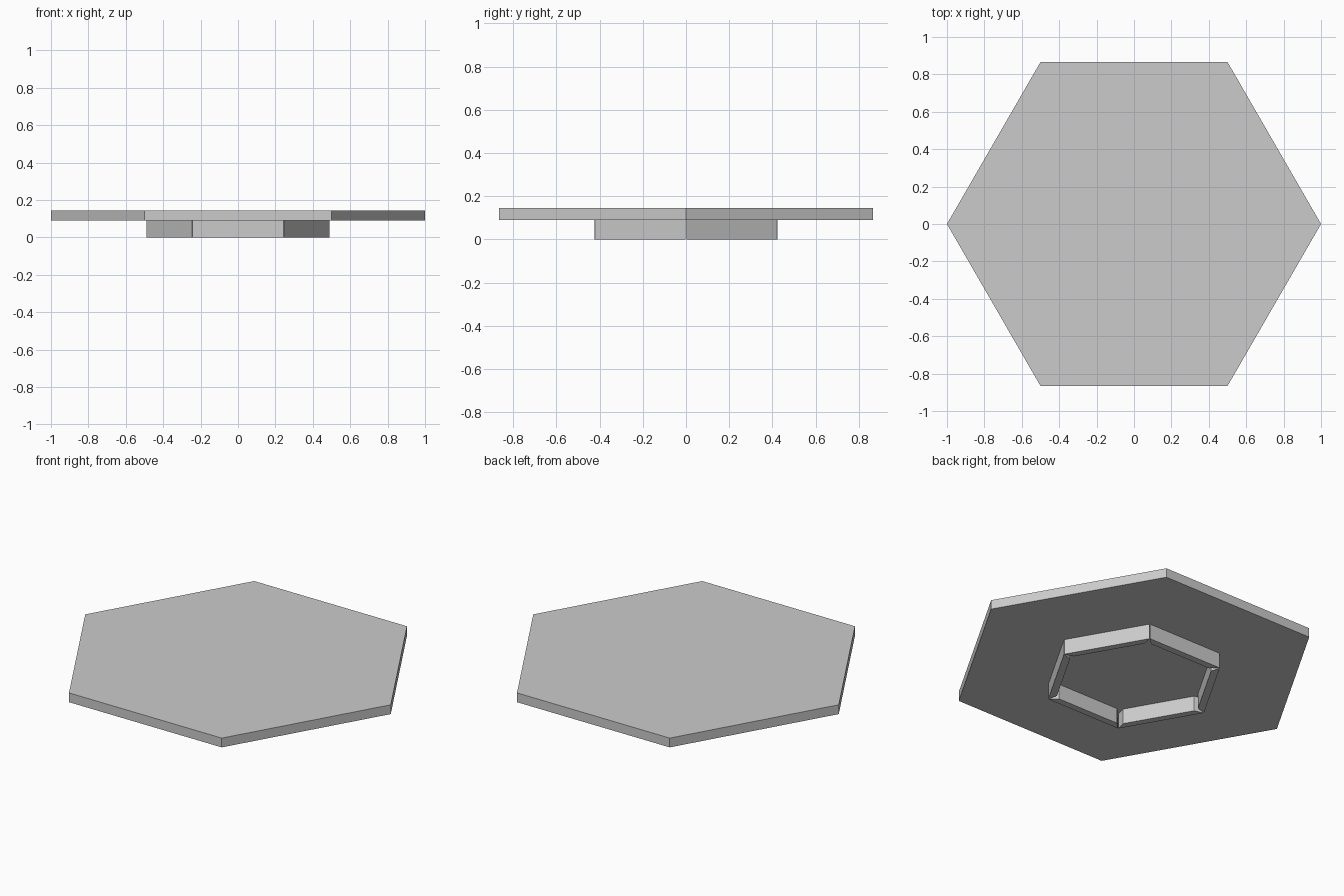
import bpy
import bmesh
from math import cos, sin, radians

cube = bpy.data.objects.get("Cube")
if cube:
    bpy.data.objects.remove(cube, do_unlink=True)

GREY = (0.6, 0.6, 0.6, 1)
grey = bpy.data.materials.new("light_grey")
grey.use_nodes = True
grey.diffuse_color = GREY
grey.node_tree.nodes["Principled BSDF"].inputs["Base Color"].default_value = GREY

PLATE_BOTTOM, PLATE_TOP = 0.09, 0.145
RAIL_APOTHEM = 0.424    # distance of each rail's outer face from the centre
RAIL_HALF = 0.243       # half the length of the outer face
RAIL_DEPTH = 0.04


def prism(name, outline, bottom, top):
    """Extrude a flat outline between two heights."""
    bm = bmesh.new()
    base = bm.faces.new([bm.verts.new((x, y, bottom)) for x, y in outline])
    extruded = bmesh.ops.extrude_face_region(bm, geom=[base], use_keep_orig=True)
    moved = [v for v in extruded["geom"] if isinstance(v, bmesh.types.BMVert)]
    bmesh.ops.translate(bm, verts=moved, vec=(0, 0, top - bottom))
    bmesh.ops.recalc_face_normals(bm, faces=bm.faces)
    mesh = bpy.data.meshes.new(name)
    bm.to_mesh(mesh)
    bm.free()
    mesh.materials.append(grey)
    obj = bpy.data.objects.new(name, mesh)
    bpy.context.collection.objects.link(obj)
    return obj


# Hexagonal plate
corners = [(cos(radians(60 * i)), sin(radians(60 * i))) for i in range(6)]
prism("hexagon_plate", corners, PLATE_BOTTOM, PLATE_TOP)

# Ring of six separate rails under the plate, with angled ends
inner_half = RAIL_HALF - RAIL_DEPTH
inner_y = RAIL_DEPTH - RAIL_APOTHEM
rail_outline = [(-RAIL_HALF, -RAIL_APOTHEM), (RAIL_HALF, -RAIL_APOTHEM),
                (inner_half, inner_y), (-inner_half, inner_y)]
for i in range(6):
    rail = prism(f"under_rail_{i + 1}", rail_outline, 0, PLATE_BOTTOM)
    rail.rotation_euler.z = radians(60 * i)
